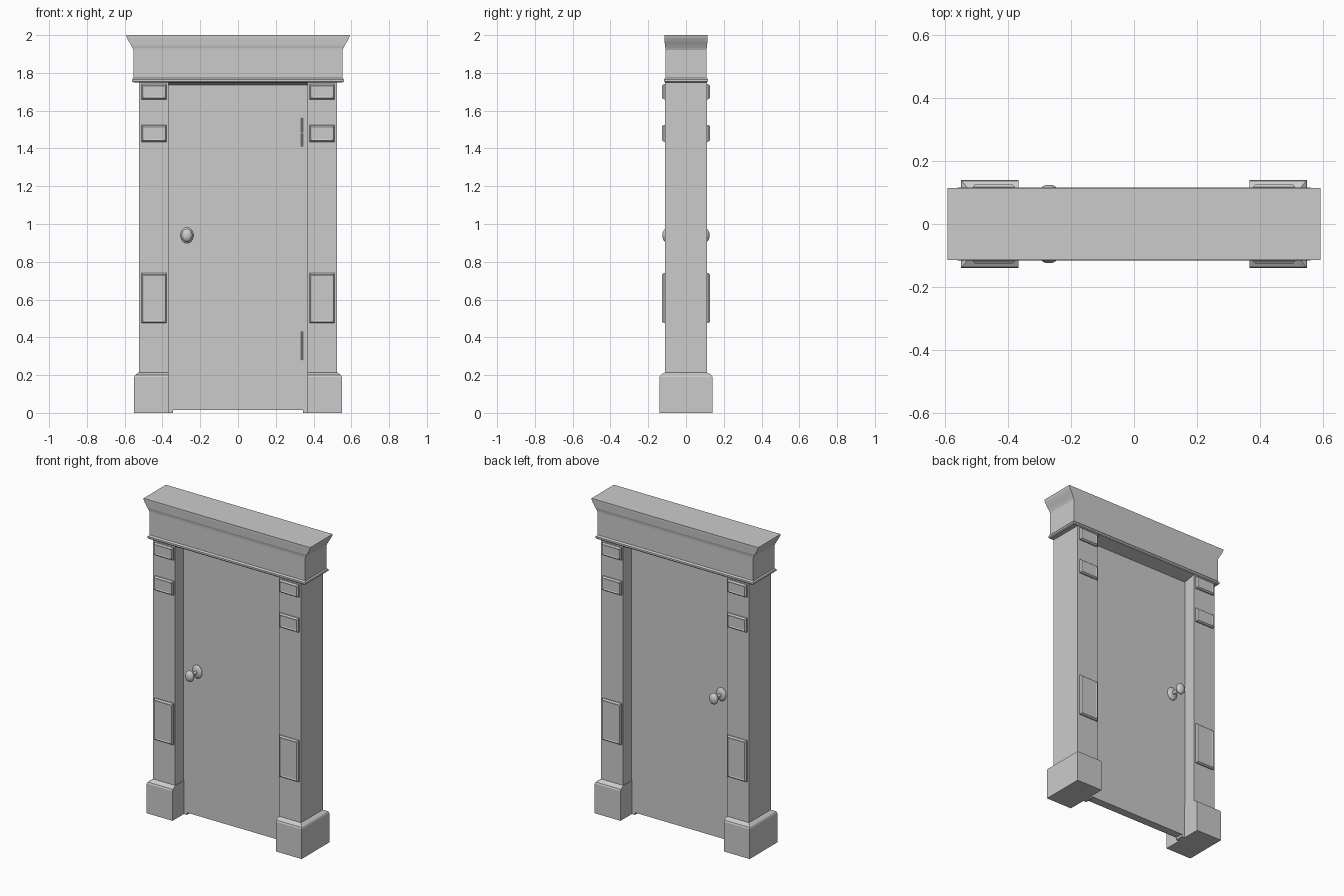
import bpy, bmesh, math

if "Cube" in bpy.data.objects:
    bpy.data.objects.remove(bpy.data.objects["Cube"])


def finish(name, bm):
    bmesh.ops.recalc_face_normals(bm, faces=bm.faces[:])
    mesh = bpy.data.meshes.new(name)
    bm.to_mesh(mesh)
    bm.free()
    obj = bpy.data.objects.new(name, mesh)
    bpy.context.collection.objects.link(obj)
    return obj


def loft(name, loops):
    """Skin a list of equal-length point loops and cap both ends."""
    bm = bmesh.new()
    rings = [[bm.verts.new(p) for p in loop] for loop in loops]
    n = len(rings[0])
    for a, b in zip(rings, rings[1:]):
        for i in range(n):
            j = (i + 1) % n
            bm.faces.new((a[i], a[j], b[j], b[i]))
    bm.faces.new(rings[0])
    bm.faces.new(rings[-1])
    return finish(name, bm)


def rect(x0, x1, hy, z):
    return [(x0, -hy, z), (x1, -hy, z), (x1, hy, z), (x0, hy, z)]


def box(name, x0, x1, hy, z0, z1):
    return loft(name, [rect(x0, x1, hy, z0), rect(x0, x1, hy, z1)])


def panel(name, cx, hx, z0, z1, side):
    """Raised pillow plate with a shallow inner step, facing +y or -y."""
    loops = []
    for y, inset in ((0.105, 0), (0.117, 0), (0.126, 0.007),
                     (0.126, 0.011), (0.124, 0.014)):
        a, b = cx - hx + inset, cx + hx - inset
        c, d = z0 + inset, z1 - inset
        loops.append([(a, side * y, c), (b, side * y, c),
                      (b, side * y, d), (a, side * y, d)])
    return loft(name, loops)


def turned(name, profile, side, cx, cz, aspect, segs=24):
    """Oval turned part around the y axis from (radius, y) points."""
    loops = []
    for r, y in profile:
        loops.append([(cx + r * math.cos(2 * math.pi * i / segs), side * y,
                       cz + aspect * r * math.sin(2 * math.pi * i / segs))
                      for i in range(segs)])
    obj = loft(name, loops)
    obj.data.shade_smooth()
    bpy.context.view_layer.objects.active = obj
    obj.select_set(True)
    bpy.ops.object.shade_smooth_by_angle(angle=math.radians(40))
    obj.select_set(False)
    return obj


# side posts, plinths, plates and inner frame
for s, tag in ((-1, "left"), (1, "right")):
    box(f"post_{tag}", s * 0.369, s * 0.525, 0.11, 0.2, 1.755)
    loft(f"plinth_{tag}", [rect(s * 0.367, s * x, y, z) for x, y, z in (
        (0.55, 0.14, 0), (0.55, 0.14, 0.19), (0.546, 0.136, 0.2),
        (0.525, 0.11, 0.215))])
    box(f"frame_{tag}", s * 0.345, s * 0.372, 0.026, 0, 1.74)
    for side, face in ((-1, "front"), (1, "back")):
        for k, (z0, z1) in enumerate(((0.475, 0.74), (1.435, 1.525), (1.66, 1.74))):
            panel(f"plate_{tag}_{face}_{k}", s * 0.445, 0.067, z0, z1, side)

# door leaf
box("door", -0.345, 0.345, 0.026, 0.015, 1.74)

# head lining with sloped underside
head = [(-0.109, 1.76), (-0.109, 1.75), (-0.026, 1.735),
        (0.026, 1.735), (0.109, 1.75), (0.109, 1.76)]
loft("head_lining", [[(x, y, z) for y, z in head] for x in (-0.37, 0.37)])

# cornice
loft("cornice", [rect(-x, x, y, z) for x, y, z in (
    (0.553, 0.112, 1.75), (0.56, 0.116, 1.755), (0.56, 0.116, 1.766),
    (0.553, 0.108, 1.774), (0.553, 0.108, 1.92), (0.558, 0.109, 1.932),
    (0.565, 0.112, 1.945), (0.579, 0.113, 1.968), (0.588, 0.114, 1.986),
    (0.592, 0.114, 2.0))])

# knobs with rosettes on both faces
for side, face in ((-1, "front"), (1, "back")):
    turned(f"rosette_{face}", [(0.034, 0.024), (0.034, 0.029), (0.030, 0.034),
                               (0.020, 0.039), (0.010, 0.041)],
           side, -0.27, 0.94, 1.25)
    knob = [(0.009, 0.035), (0.009, 0.08)]
    for i in range(1, 12):
        a = math.pi * i / 12
        knob.append((0.029 * math.sin(a), 0.104 - 0.021 * math.cos(a)))
    turned(f"knob_{face}", knob, side, -0.27, 0.94, 1.22)

# hinge barrels at the door edge
for k, (z0, z1) in enumerate(((0.28, 0.43), (1.41, 1.478), (1.484, 1.56))):
    loops = [[(0.339 + 0.005 * math.cos(i * math.pi / 5),
               -0.027 + 0.005 * math.sin(i * math.pi / 5), z)
              for i in range(10)] for z in (z0, z1)]
    loft(f"hinge_{k}", loops)
